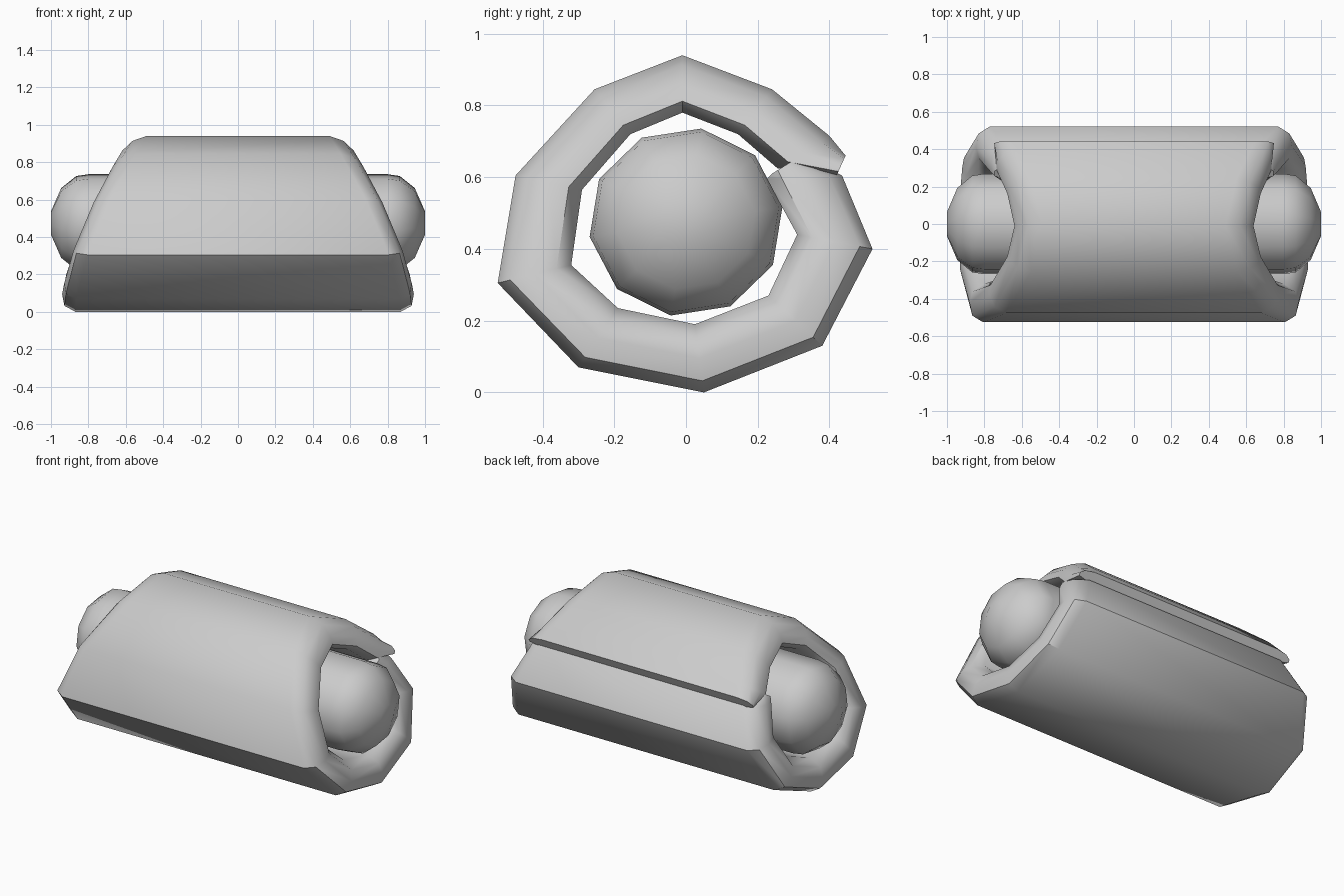
import bpy, bmesh, math

if "Cube" in bpy.data.objects:
    bpy.data.objects.remove(bpy.data.objects["Cube"])


def finish(name, bm):
    bmesh.ops.recalc_face_normals(bm, faces=bm.faces[:])
    me = bpy.data.meshes.new(name)
    bm.to_mesh(me)
    bm.free()
    ob = bpy.data.objects.new(name, me)
    bpy.context.collection.objects.link(ob)
    bpy.ops.object.select_all(action='DESELECT')
    ob.select_set(True)
    bpy.context.view_layer.objects.active = ob
    bpy.ops.object.shade_smooth_by_angle(angle=math.radians(42))
    return ob


def bridge(bm, a, b):
    n = len(a)
    for i in range(n):
        j = (i + 1) % n
        bm.faces.new((a[i], a[j], b[j], b[i]))


# Sausage: ten-sided capsule along x
SIDES = 10
half = [(1.0, 0.065), (0.945, 0.195), (0.865, 0.262), (0.80, 0.272)]
profile = half + [(-x, r) for x, r in reversed(half)]
bm = bmesh.new()
rings = []
for x, r in profile:
    rings.append([bm.verts.new((x, r * math.cos(2 * math.pi * (i + 0.25) / SIDES),
                                0.475 + r * 0.97 * math.sin(2 * math.pi * (i + 0.25) / SIDES)))
                  for i in range(SIDES)])
for a, b in zip(rings, rings[1:]):
    bridge(bm, a, b)
bm.faces.new(rings[0])
bm.faces.new(rings[-1])
finish("sausage", bm)

# Pastry wrap: spiral of (outer y, z, inner y, z) from the flap tip to the tucked end
spiral = [
    (0.445, 0.66, 0.42, 0.605),
    (0.40, 0.715, 0.255, 0.625),
    (0.24, 0.845, 0.145, 0.72),
    (-0.01, 0.94, -0.01, 0.78),
    (-0.255, 0.845, -0.155, 0.72),
    (-0.475, 0.605, -0.29, 0.565),
    (-0.525, 0.305, -0.32, 0.355),
    (-0.30, 0.07, -0.19, 0.235),
    (0.05, 0.0, 0.025, 0.19),
    (0.38, 0.13, 0.23, 0.27),
    (0.52, 0.40, 0.31, 0.44),
    (0.435, 0.605, 0.225, 0.595),
    (0.32, 0.66, 0.24, 0.61),
]
# Rounded rim: (fraction of thickness, pull-back from the slanted end)
rim = [(0, 0.08), (0.17, 0.02), (0.5, 0.0), (0.8, 0.01), (1, 0.07)]


def half_length(z):
    return 0.95 - 0.42 * max(z, 0) ** 1.6


bm = bmesh.new()
cols = []
for oy, oz, iy, iz in spiral:
    pts = []
    for t, back in rim:
        y, z = oy + (iy - oy) * t, oz + (iz - oz) * t
        pts.append((half_length(z) - back, y, z))
    pts += [(-x, y, z) for x, y, z in reversed(pts)]
    cols.append([bm.verts.new(p) for p in pts])
for a, b in zip(cols, cols[1:]):
    bridge(bm, a, b)
# close the flap tip and the tucked end with strips
for c in (cols[0], cols[-1]):
    n = len(c)
    for i in range(n // 2 - 1):
        bm.faces.new((c[i], c[i + 1], c[n - 2 - i], c[n - 1 - i]))
finish("pastry_wrap", bm)
